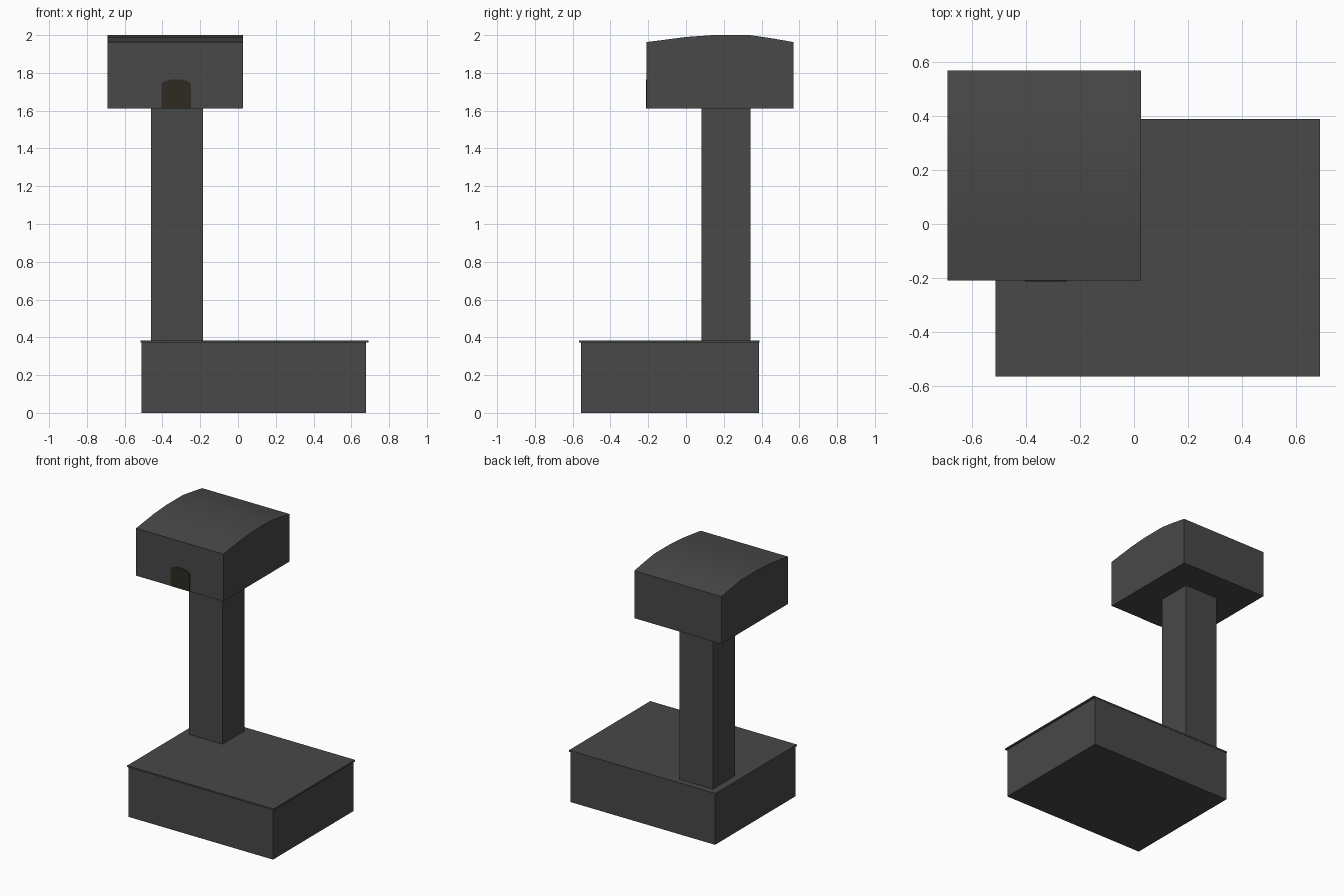
import bpy, bmesh, math

if "Cube" in bpy.data.objects:
    bpy.data.objects.remove(bpy.data.objects["Cube"])


def material(name, rgb):
    m = bpy.data.materials.new(name)
    m.diffuse_color = (*rgb, 1)
    m.use_nodes = True
    m.node_tree.nodes["Principled BSDF"].inputs["Base Color"].default_value = m.diffuse_color
    return m


DARK = material("dark_grey", (0.065, 0.065, 0.065))
DOOR = material("dark_brown", (0.026, 0.024, 0.015))


def prism(name, profile, axis, lo, hi, mat):
    """Extrude a closed 2D profile along axis 0, 1 or 2 from lo to hi."""
    bm = bmesh.new()

    def point(p, t):
        c = list(p)
        c.insert(axis, t)
        return bm.verts.new(c)

    a = [point(p, lo) for p in profile]
    b = [point(p, hi) for p in profile]
    bm.faces.new(a)
    bm.faces.new(b[::-1])
    for i in range(len(a)):
        j = (i + 1) % len(a)
        bm.faces.new((a[i], a[j], b[j], b[i]))
    bmesh.ops.recalc_face_normals(bm, faces=bm.faces)
    me = bpy.data.meshes.new(name)
    bm.to_mesh(me)
    bm.free()
    me.materials.append(mat)
    ob = bpy.data.objects.new(name, me)
    bpy.context.collection.objects.link(ob)
    return ob


def box(name, x, y, z, mat=DARK):
    rect = [(x[0], y[0]), (x[1], y[0]), (x[1], y[1]), (x[0], y[1])]
    return prism(name, rect, 2, z[0], z[1], mat)


# Base block with a thin overhanging slab
box("base", (-0.51, 0.678), (-0.557, 0.387), (0, 0.374))
box("base_slab", (-0.515, 0.69), (-0.566, 0.389), (0.372, 0.383))

# Column
box("column", (-0.46, -0.184), (0.081, 0.341), (0.38, 1.615))

# Cabin with a shallow curved roof
cabin = prism("cabin", [(-0.209, 1.611), (0.57, 1.611), (0.57, 1.963),
                        (0.46, 1.982), (0.34, 2.0), (0.14, 2.0),
                        (0.0, 1.99), (-0.1, 1.977), (-0.209, 1.963)],
              0, -0.692, 0.026, DARK)
bpy.context.view_layer.objects.active = cabin
cabin.select_set(True)
bpy.ops.object.shade_smooth_by_angle(angle=math.radians(30))

# Arched door on the cabin front
arch = [(-0.327 + 0.077 * math.cos(t), 1.74 + 0.026 * math.sin(t))
        for t in (math.pi * i / 8 for i in range(9))]
prism("door", [(-0.404, 1.612), (-0.25, 1.612)] + arch, 1, -0.213, -0.2, DOOR)
